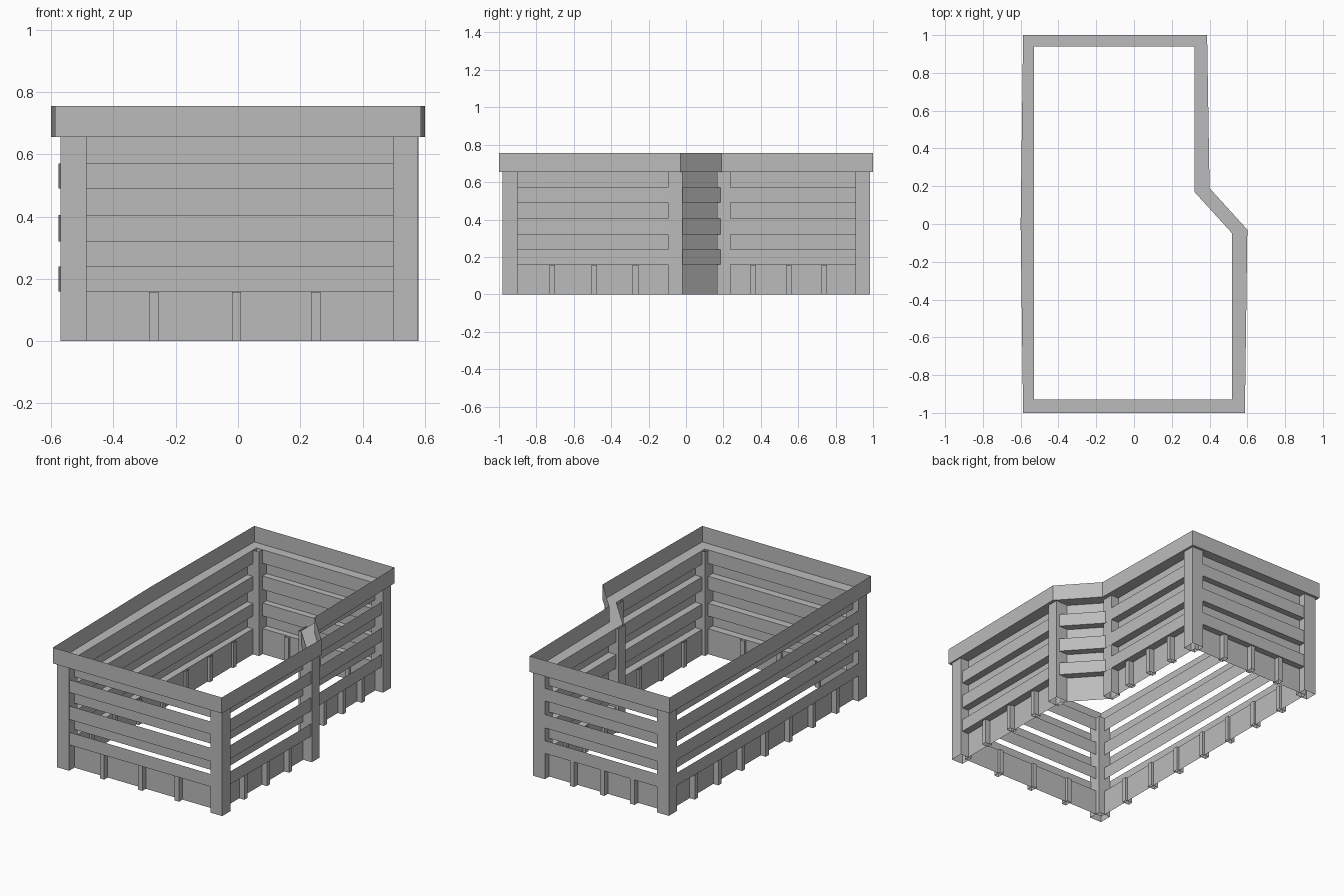
import bpy, bmesh
from mathutils import Vector

cube = bpy.data.objects.get("Cube")
if cube:
    bpy.data.objects.remove(cube, do_unlink=True)

# One plain grey for the whole enclosure
grey = bpy.data.materials.new("plain_grey")
grey.use_nodes = True
grey.diffuse_color = (0.5, 0.5, 0.5, 1)
grey.node_tree.nodes["Principled BSDF"].inputs["Base Color"].default_value = (0.5, 0.5, 0.5, 1)

# Plan outlines, counter-clockwise from the front corner
OUTER = [(-.587, -1), (.587, -1), (.6, -.03), (.4, .19), (.387, 1), (-.587, 1), (-.6, 0)]
INNER = [(-.53, -.93), (.52, -.93), (.52, -.05), (.32, .17), (.32, .94), (-.53, .94), (-.53, 0)]
BOARD = 0.33  # how far the outer boards sit between the two outlines


def finish(name, bm):
    mesh = bpy.data.meshes.new(name)
    bm.to_mesh(mesh)
    bm.free()
    mesh.materials.append(grey)
    obj = bpy.data.objects.new(name, mesh)
    bpy.context.collection.objects.link(obj)
    return obj


def strip(name, profile):
    """Sweep a thin folded sheet round the plan; profile holds (inset, z) from the top down."""
    bm = bmesh.new()
    rings = []
    for inset, z in profile:
        rings.append([bm.verts.new((*Vector(a).lerp(Vector(b), inset), z))
                      for a, b in zip(OUTER, INNER)])
    n = len(OUTER)
    for top, low in zip(rings, rings[1:]):
        for i in range(n):
            j = (i + 1) % n
            bm.faces.new((low[i], low[j], top[j], top[i]))
    return finish(name, bm)


def tube(name, x0, x1, y0, y1, height):
    """Open-ended upright square tube."""
    bm = bmesh.new()
    corners = [(x0, y0), (x1, y0), (x1, y1), (x0, y1)]
    low = [bm.verts.new((x, y, 0)) for x, y in corners]
    top = [bm.verts.new((x, y, height)) for x, y in corners]
    for i in range(4):
        j = (i + 1) % 4
        bm.faces.new((low[i], low[j], top[j], top[i]))
    return finish(name, bm)


# Folded boards: outer face, ledge, then inner face reaching down to the board below
for name, inset, top, ledge, bottom in [
        ("base_wall_and_low_board", BOARD, .24, .16, 0),
        ("middle_board", BOARD, .405, .32, .24),
        ("high_board", BOARD, .57, .49, .405),
        ("top_rail", 0, .755, .655, .57)]:
    strip(name, [(inset, top), (inset, ledge), (1, ledge), (1, bottom)])

# Posts at every corner of the plan
for name, x0, x1, y0, y1 in [
        ("front_right_post", -.57, -.487, -.982, -.9),
        ("front_left_post", .497, .578, -.982, -.9),
        ("back_right_post", -.57, -.487, .905, .984),
        ("back_left_post", .293, .374, .905, .984),
        ("step_outer_post", .5, .58, -.095, -.02),
        ("step_inner_post", .305, .373, .165, .237)]:
    tube(name, x0, x1, y0, y1, .655)

# Small battens straddling the base wall
HALF, DEPTH = .015, .025


def batten(name, x, y, along_x):
    dx, dy = (HALF, DEPTH) if along_x else (DEPTH, HALF)
    tube(name, x - dx, x + dx, y - dy, y + dy, .158)


for x in (-.27, -.005, .25):
    batten("front_batten", x, -.94, True)
for x in (-.31, -.1, .11):
    batten("back_batten", x, .95, True)
for y in (-.715, -.49, -.27):
    batten("left_front_batten", .53, y, False)
for y in (.36, .55, .74):
    batten("left_back_batten", .33, y, False)
for i in range(7):
    batten("right_batten", -.54, (i - 3) * .235, False)
